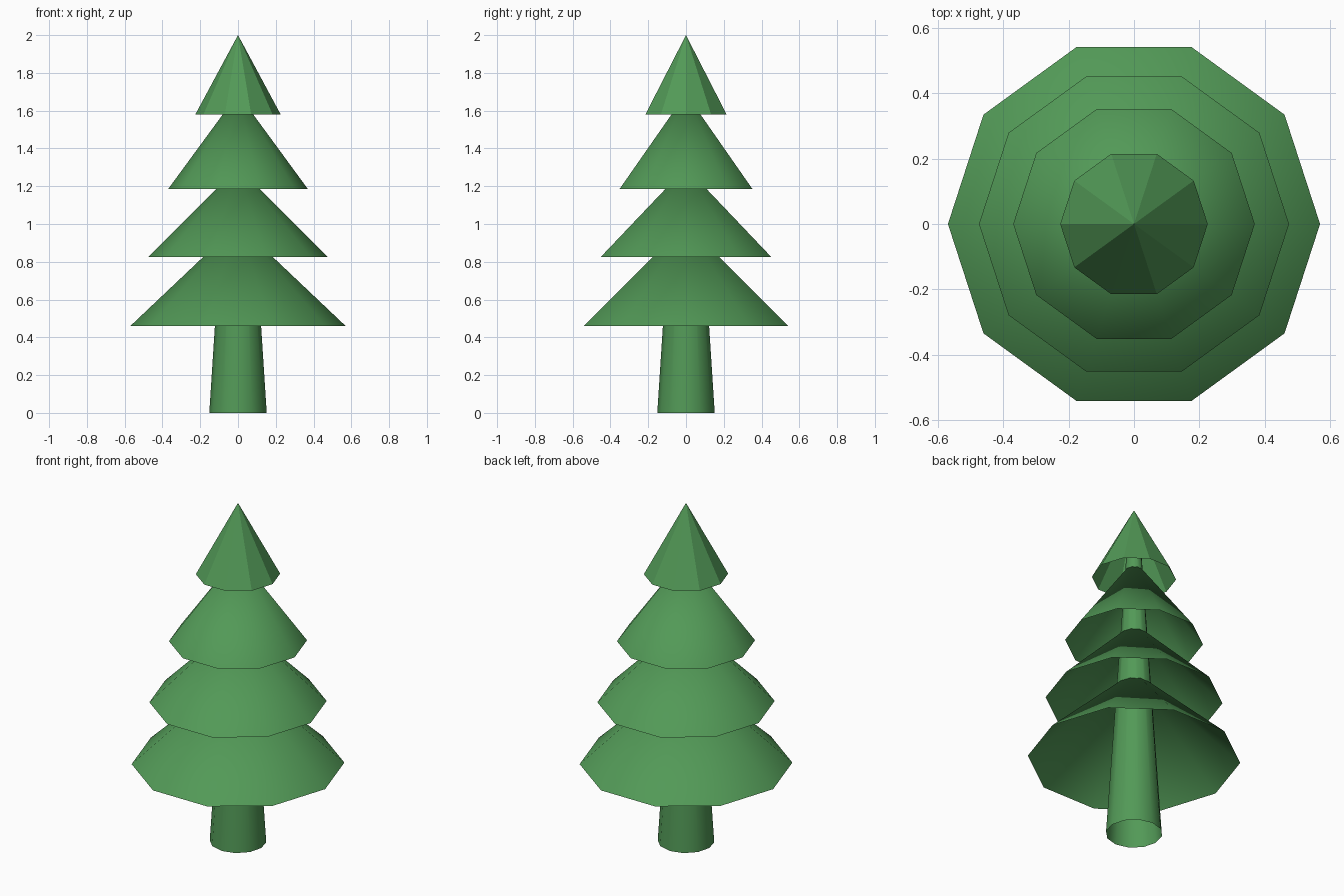
import bpy
from math import radians

cube = bpy.data.objects.get("Cube")
if cube:
    bpy.data.objects.remove(cube, do_unlink=True)

# One flat leaf green for the whole tree
GREEN = (0.085, 0.32, 0.095, 1.0)
green = bpy.data.materials.new("leaf_green")
green.use_nodes = True
green.diffuse_color = GREEN
green.node_tree.nodes["Principled BSDF"].inputs["Base Color"].default_value = GREEN


def open_cone(name, sides, bottom, top, r_bottom, r_top=0.0):
    """Hollow cone without end caps, with a corner on the x axis."""
    bpy.ops.mesh.primitive_cone_add(
        vertices=sides, radius1=r_bottom, radius2=r_top, depth=top - bottom,
        end_fill_type='NOTHING', location=(0, 0, (bottom + top) / 2),
        rotation=(0, 0, radians(90)))
    obj = bpy.context.object
    obj.name = name
    obj.data.name = name
    obj.data.materials.append(green)
    bpy.ops.object.shade_smooth_by_angle(angle=radians(30.5))
    return obj


# Tapered trunk running up inside the branches
open_cone("trunk", 12, 0.0, 1.85, 0.152, 0.033)

# Branch tiers, from the ground up: base height, tip height, radius
TIERS = {
    "bottom_branches": (0.46, 1.00, 0.57),
    "lower_branches": (0.825, 1.30, 0.475),
    "upper_branches": (1.185, 1.69, 0.37),
    "top_branches": (1.58, 2.00, 0.226),
}
for name, (base, tip, radius) in TIERS.items():
    open_cone(name, 10, base, tip, radius)
